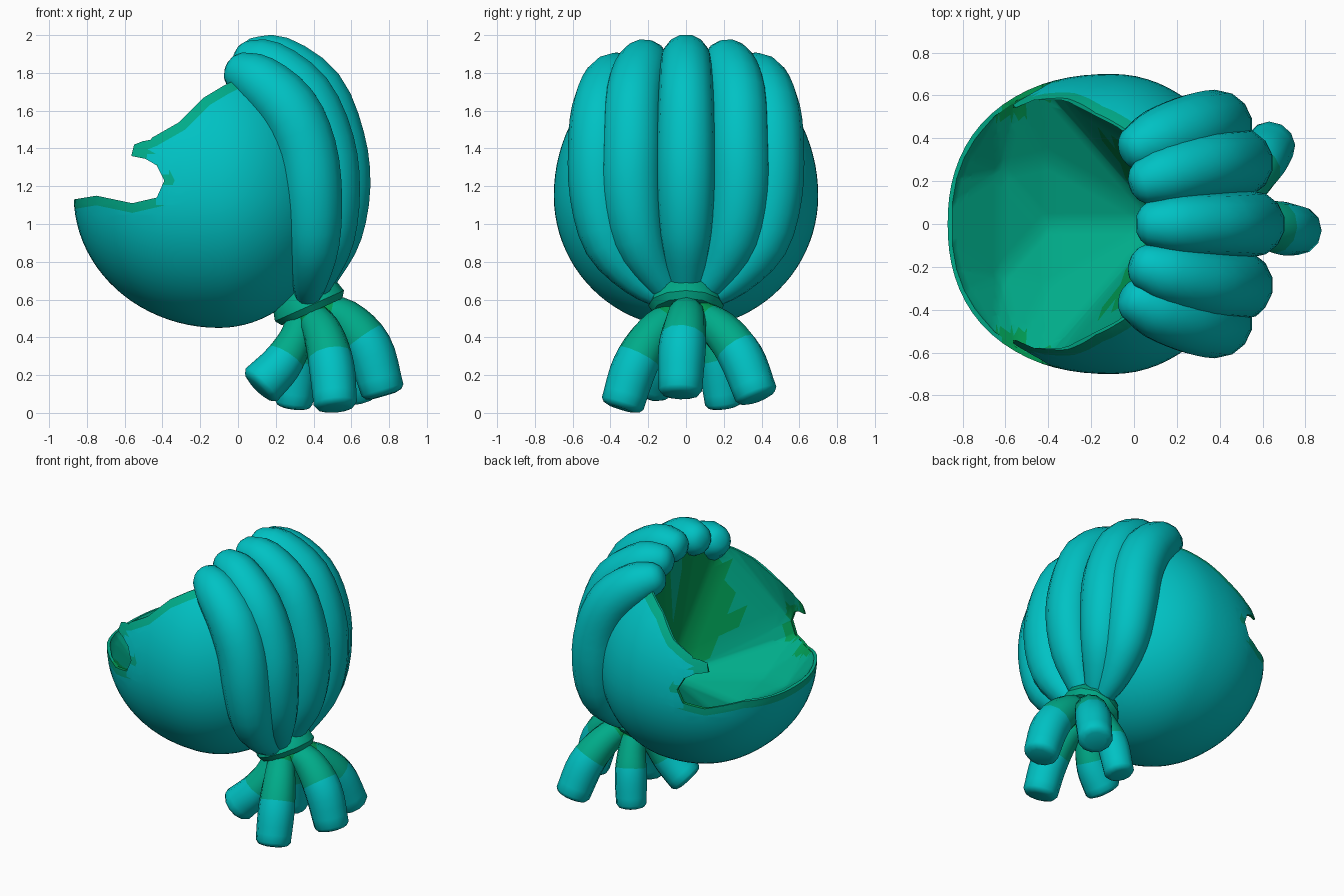
import bpy, bmesh, math
from mathutils import Vector, Matrix
from mathutils.geometry import intersect_point_line

if "Cube" in bpy.data.objects:
    bpy.data.objects.remove(bpy.data.objects["Cube"])


def mat(name, col):
    m = bpy.data.materials.new(name)
    m.diffuse_color = (*col, 1)
    m.use_nodes = True
    m.node_tree.nodes["Principled BSDF"].inputs["Base Color"].default_value = m.diffuse_color
    return m


TEAL = mat("teal", (0.0, 0.54, 0.55))
SEA = mat("sea_green", (0.0, 0.41, 0.25))
GREEN = mat("leaf_green", (0.0, 0.32, 0.085))
MATS = [TEAL, SEA, GREEN]


def smooth(ob, angle):
    bpy.ops.object.select_all(action='DESELECT')
    ob.select_set(True)
    bpy.context.view_layer.objects.active = ob
    bpy.ops.object.shade_smooth_by_angle(angle=math.radians(angle))


def make_object(name, bm, angle=50):
    me = bpy.data.meshes.new(name)
    bmesh.ops.recalc_face_normals(bm, faces=bm.faces)
    bm.to_mesh(me)
    bm.free()
    for m in MATS:
        me.materials.append(m)
    ob = bpy.data.objects.new(name, me)
    bpy.context.collection.objects.link(ob)
    smooth(ob, angle)
    return ob


def spline(pts, steps):
    """Smooth curve through 4-component points (x, y, z, radius)."""
    p = [Vector(q) for q in pts]
    p = [2 * p[0] - p[1]] + p + [2 * p[-1] - p[-2]]
    out = []
    for i in range(1, len(p) - 2):
        a, b, c, d = p[i - 1:i + 3]
        for s in range(steps):
            t = s / steps
            out.append(0.5 * (2 * b + (c - a) * t + (2 * a - 5 * b + 4 * c - d) * t * t
                              + (3 * b - a - 3 * c + d) * t ** 3))
    return out + [p[-2]]


def tube(name, pts, steps=3, sides=14, tip=0.03, roots=0.0):
    """Round lock of hair with softened ends; the first part may be tinted."""
    rings = spline(pts, steps)
    cs = [r.xyz for r in rings]
    rad = [r.w for r in rings]
    t0, t1 = (cs[1] - cs[0]).normalized(), (cs[-1] - cs[-2]).normalized()
    cs = [cs[0] - t0 * tip * 1.6, cs[0] - t0 * tip] + cs + [cs[-1] + t1 * tip * 0.7, cs[-1] + t1 * tip]
    rad = [rad[0] * 0.4, rad[0] * 0.75] + rad + [rad[-1] * 0.86, rad[-1] * 0.6]
    bm = bmesh.new()
    loops = []
    for i, c in enumerate(cs):
        t = (cs[min(i + 1, len(cs) - 1)] - cs[max(i - 1, 0)]).normalized()
        u = (Vector((0, 1, 0)) - t * t.y).normalized()
        v = t.cross(u)
        loops.append([bm.verts.new(c + rad[i] * (u * math.cos(a) + v * math.sin(a)))
                      for a in (2 * math.pi * k / sides for k in range(sides))])
    for i in range(len(loops) - 1):
        s = i / len(loops)
        for k in range(sides):
            j = (k + 1) % sides
            f = bm.faces.new((loops[i][k], loops[i][j], loops[i + 1][j], loops[i + 1][k]))
            f.material_index = 2 if s < roots * 0.4 else 1 if s < roots else 0
    bm.faces.new(loops[0]).material_index = 2 if roots else 0
    bm.faces.new(loops[-1])
    return make_object(name, bm)


# Cap: egg-like shell, squarer towards the face
C = Vector((-0.1, 0, 1.15))


def flat_norm(x, y):
    n = 2.25 if x < 0 else 2
    return (abs(x) ** n + abs(y) ** n) ** (1 / n)


def level(p):
    """1 on the cap surface, less inside."""
    d = p - C
    h = flat_norm(d.x / (0.62 if d.x > 0 else 0.77), d.y / 0.7)
    return math.hypot(h, d.z / (0.78 if d.z > 0 else 0.7))


bm = bmesh.new()
bmesh.ops.create_uvsphere(bm, u_segments=72, v_segments=44, radius=1)
for v in bm.verts:
    x, y, z = v.co
    k = math.hypot(x, y) / max(flat_norm(x, y), 1e-6)
    v.co = C + Vector((x * k * (0.62 if x > 0 else 0.77), y * k * 0.7, z * (0.78 if z > 0 else 0.7)))
cap = make_object("cap", bm)

# Face opening, cut sideways along this rim profile
RIM = [(-0.95, 1.13), (-0.87, 1.13), (-0.75, 1.15), (-0.56, 1.11), (-0.43, 1.14), (-0.39, 1.23),
       (-0.43, 1.31), (-0.49, 1.345), (-0.565, 1.36), (-0.55, 1.42), (-0.45, 1.46), (-0.31, 1.54),
       (-0.18, 1.67), (-0.08, 1.73), (0.0, 1.77), (0.05, 1.85)]
bm = bmesh.new()
prof = RIM + [(0.06, 2.3), (-1.2, 2.3), (-1.2, 1.13)]
face = bm.faces.new([bm.verts.new((x, -1, z)) for x, z in prof])
ext = bmesh.ops.extrude_face_region(bm, geom=[face])
bmesh.ops.translate(bm, vec=(0, 2, 0), verts=[g for g in ext["geom"] if isinstance(g, bmesh.types.BMVert)])
opening = make_object("opening_cutter", bm)

# Hollow: hull from the rim down to a shallow bowl with a creased back wall, open well above the rim
bm = bmesh.new()
bowl = [(0.13, 0, 0.93), (0.0, 0.2, 1.2), (-0.4, 0, 0.87), (-0.4, 0.3, 0.95), (-0.62, 0.25, 0.97),
        (0.06, 0, 1.87), (0.05, 0.2, 1.83),
        (-0.95, 0.3, 1.7), (-0.6, 0.45, 1.9), (-0.25, 0.45, 2.1), (-0.05, 0.38, 2.1), (0.05, 0.2, 2.1)]
edge = RIM[2:-1] + [(-0.865, 1.13), (-0.845, 1.13), (-0.81, 1.14), (-0.66, 1.12)]
for x, z in edge:
    lo, hi = 0, 0.7
    for _ in range(20):
        mid = (lo + hi) / 2
        lo, hi = (mid, hi) if level(Vector((x, mid, z))) < 1 else (lo, mid)
    bowl.append(tuple(C + (Vector((x, lo, z)) - C) * 0.975))
for x, y, z in bowl:
    bm.verts.new((x, y, z))
    if y:
        bm.verts.new((x, -y, z))
bmesh.ops.convex_hull(bm, input=bm.verts)
bmesh.ops.delete(bm, geom=[v for v in bm.verts if not v.link_faces], context='VERTS')
bmesh.ops.subdivide_edges(bm, edges=bm.edges, cuts=5, use_grid_fill=True)
hollow = make_object("hollow_cutter", bm)

for cutter in (hollow, opening):
    md = cap.modifiers.new("cut", 'BOOLEAN')
    md.operation, md.solver, md.object = 'DIFFERENCE', 'EXACT', cutter
    bpy.context.view_layer.objects.active = cap
    bpy.ops.object.modifier_apply(modifier=md.name)
for cutter in (hollow, opening):
    bpy.data.objects.remove(cutter)

# Score the cap parallel to the rim so the lip band has clean borders
LIP = 0.05
bm = bmesh.new()
bm.from_mesh(cap.data)
for (ax, az), (bx, bz) in zip(RIM, RIM[1:]):
    n = Vector((bz - az, 0, ax - bx)).normalized()
    near = [f for f in bm.faces if min(ax, bx) - 0.1 < f.calc_center_median().x < max(ax, bx) + 0.1
            and min(az, bz) - 0.12 < f.calc_center_median().z < max(az, bz) + 0.12]
    geom = set(near) | {e for f in near for e in f.edges} | {v for f in near for v in f.verts}
    bmesh.ops.bisect_plane(bm, geom=list(geom), dist=1e-5, plane_co=Vector((ax, 0, az)) + n * LIP, plane_no=n)
bm.to_mesh(cap.data)
bm.free()


def rim_distance(x, z):
    p = Vector((x, z, 0))
    best = 9
    for a, b in zip(RIM, RIM[1:]):
        a, b = Vector((*a, 0)), Vector((*b, 0))
        t = intersect_point_line(p, a, b)[1]
        best = min(best, (p - a.lerp(b, max(0, min(1, t)))).length)
    return best


# Cap colours: teal outside, sea green lip and lining, leaf green back wall and cheek corners
for f in cap.data.polygons:
    p = f.center
    d = rim_distance(p.x, p.z)
    outside = all(level(cap.data.vertices[i].co) > 0.985 for i in f.vertices) and f.normal.dot(p - C) > 0
    notch = -0.5 < p.x < -0.36 and 1.12 < p.z < 1.36
    if outside and d > 0.002:
        f.material_index = 1 if d < (0.018 if notch else LIP) else 0
    elif notch or (-0.7 < p.x < -0.5 and abs(p.y) > 0.49):
        f.material_index = 2
    else:
        f.material_index = 2 if p.x + 0.66 * abs(p.y) > 0.11 and abs(p.y) < 0.4 and p.z > 0.93 else 1
smooth(cap, 40)

# Locks swept over the back of the head down to the tie
tube("centre_lock", [(0.06, 0, 1.885, 0.1), (0.21, 0, 1.865, 0.135), (0.42, 0, 1.71, 0.145),
                     (0.52, 0, 1.45, 0.155), (0.55, 0, 1.2, 0.155), (0.52, 0, 0.95, 0.14),
                     (0.45, 0, 0.76, 0.105), (0.38, 0, 0.6, 0.07)])
for side, s in (("left", 1), ("right", -1)):
    tube(side + "_middle_lock", [(0.03, s * 0.19, 1.87, 0.1), (0.16, s * 0.23, 1.835, 0.14),
                                 (0.35, s * 0.275, 1.68, 0.155), (0.46, s * 0.285, 1.43, 0.16),
                                 (0.49, s * 0.285, 1.18, 0.16), (0.48, s * 0.25, 0.93, 0.14),
                                 (0.43, s * 0.16, 0.74, 0.1), (0.38, s * 0.06, 0.6, 0.06)])
    tube(side + "_outer_lock", [(-0.01, s * 0.345, 1.815, 0.1), (0.11, s * 0.395, 1.755, 0.145),
                                (0.265, s * 0.44, 1.61, 0.165), (0.36, s * 0.46, 1.4, 0.165),
                                (0.395, s * 0.455, 1.15, 0.16), (0.4, s * 0.4, 0.9, 0.14),
                                (0.38, s * 0.25, 0.71, 0.1), (0.37, s * 0.1, 0.6, 0.06)])

# Hair tie: tilted bulging ring with closed ends
bm = bmesh.new()
prev = None
tilt = Matrix.Translation((0.37, 0, 0.585)) @ Matrix.Rotation(math.radians(-24), 4, 'Y')
for r, h in ((0.1, -0.055), (0.175, -0.055), (0.2, -0.02), (0.185, 0.035), (0.155, 0.075)):
    ring = [bm.verts.new(tilt @ Vector((r * math.cos(k * math.pi / 6), r * math.sin(k * math.pi / 6), h)))
            for k in range(12)]
    if prev:
        for k in range(12):
            bm.faces.new((prev[k], prev[k - 1], ring[k - 1], ring[k]))
    else:
        bm.faces.new(ring)
    prev = ring
bm.faces.new(prev)
for f in bm.faces:
    f.material_index = 1
make_object("hair_tie", bm, 40)

# Ponytail tufts fanning out below the tie
TUFTS = {
    "back": [(0.42, 0, 0.54, 0.08), (0.56, 0, 0.5, 0.105), (0.69, -0.02, 0.35, 0.125), (0.765, -0.03, 0.12, 0.115)],
    "right": [(0.38, -0.04, 0.53, 0.08), (0.45, -0.17, 0.42, 0.105), (0.495, -0.27, 0.25, 0.12), (0.515, -0.335, 0.05, 0.115)],
    "left": [(0.44, 0.05, 0.53, 0.08), (0.52, 0.18, 0.44, 0.105), (0.59, 0.29, 0.3, 0.12), (0.64, 0.37, 0.1, 0.115)],
    "front_right": [(0.34, -0.03, 0.53, 0.08), (0.31, -0.09, 0.4, 0.09), (0.23, -0.14, 0.26, 0.11), (0.125, -0.17, 0.15, 0.12)],
    "front_left": [(0.36, 0.05, 0.53, 0.08), (0.345, 0.12, 0.4, 0.09), (0.32, 0.17, 0.25, 0.105), (0.295, 0.2, 0.055, 0.1)],
}
for name, pts in TUFTS.items():
    tube(name + "_tuft", pts, steps=4, sides=12, roots=0.48)
